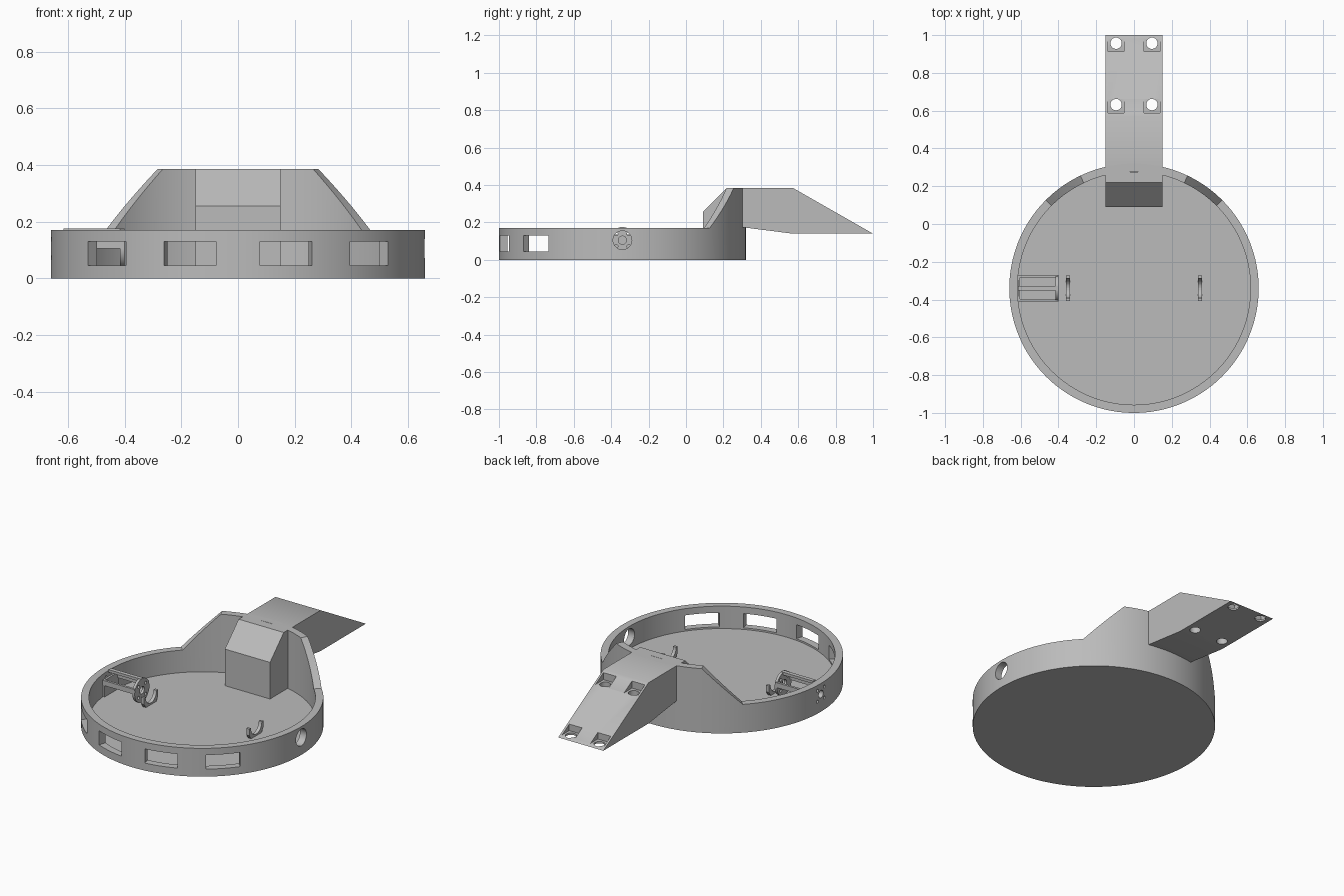
import bpy, bmesh, math
from mathutils import Matrix, Vector

if "Cube" in bpy.data.objects:
    bpy.data.objects.remove(bpy.data.objects["Cube"])

CY, R, RI = -0.34, 0.66, 0.617      # tray centre and radii
FLOOR, RIM, HIGH = 0.035, 0.17, 0.385
AXLE = Vector((0, CY, 0.105))       # axle line of the motor

grey = bpy.data.materials.new("plain grey")
grey.diffuse_color = (0.5, 0.5, 0.5, 1)
grey.use_nodes = True
grey.node_tree.nodes["Principled BSDF"].inputs["Base Color"].default_value = grey.diffuse_color


def finish(name, bm, smooth=False):
    bmesh.ops.recalc_face_normals(bm, faces=bm.faces)
    me = bpy.data.meshes.new(name)
    bm.to_mesh(me)
    bm.free()
    me.materials.append(grey)
    ob = bpy.data.objects.new(name, me)
    bpy.context.collection.objects.link(ob)
    if smooth:
        shade(ob)
    return ob


def shade(ob):
    bpy.ops.object.select_all(action='DESELECT')
    ob.select_set(True)
    bpy.context.view_layer.objects.active = ob
    bpy.ops.object.shade_smooth_by_angle(angle=math.radians(30))


def box(name, lo, hi, turn=None):
    bm = bmesh.new()
    lo, hi = Vector(lo), Vector(hi)
    bmesh.ops.create_cube(bm, size=1, matrix=Matrix.Translation((lo + hi) / 2)
                          @ Matrix.Diagonal((*(hi - lo), 1)))
    if turn:
        bmesh.ops.transform(bm, matrix=turn, verts=bm.verts)
    return finish(name, bm)


def rod(name, centre, r, length, axis='Z', n=32):
    bm = bmesh.new()
    rot = Matrix.Rotation(math.pi / 2, 4, 'Y') if axis == 'X' else Matrix()
    bmesh.ops.create_cone(bm, cap_ends=True, segments=n, radius1=r, radius2=r, depth=length,
                          matrix=Matrix.Translation(centre) @ rot)
    return finish(name, bm)


def extrude_x(name, profile, x0, x1):
    """Extrude a (y, z) profile along x."""
    bm = bmesh.new()
    f = bm.faces.new([bm.verts.new((x0, y, z)) for y, z in profile])
    new = bmesh.ops.extrude_face_region(bm, geom=[f])['geom']
    bmesh.ops.translate(bm, vec=(x1 - x0, 0, 0),
                        verts=[v for v in new if isinstance(v, bmesh.types.BMVert)])
    return finish(name, bm)


def cut(ob, cutters):
    for c in cutters:
        m = ob.modifiers.new("cut", 'BOOLEAN')
        m.operation, m.solver, m.object = 'DIFFERENCE', 'EXACT', c
        bpy.context.view_layer.objects.active = ob
        bpy.ops.object.modifier_apply(modifier=m.name)
        bpy.data.objects.remove(c)
    shade(ob)


# Round tray whose rim ramps up to a high back wall
def rim_height(a):
    t = (math.radians(45) - a) / math.radians(45 - 25.5)
    return RIM + (HIGH - RIM) * min(1, max(0, t))


N = 240
bm = bmesh.new()
rings = [[], [], [], []]
for i in range(N):
    a = i * math.tau / N
    off = min(a, math.tau - a)          # angle away from the back
    top = rim_height(off)
    for ring, (r, z) in zip(rings, ((R, 0), (R, top), (RI, top), (RI, FLOOR))):
        ring.append(bm.verts.new((r * math.sin(a), CY + r * math.cos(a), z)))
for p, q in zip(rings, rings[1:]):
    for i in range(N):
        j = (i + 1) % N
        bm.faces.new((p[i], p[j], q[j], q[i]))
bm.faces.new(rings[0])
bm.faces.new(rings[3])
tray = finish("tray", bm)

# Front windows, motor screw holes on the left, axle hole on the right
cutters = []
for deg in (-45, -15, 15, 45):
    turn = Matrix.Translation((0, CY, 0)) @ Matrix.Rotation(math.radians(deg), 4, 'Z')
    cutters.append(box("window_cutter", (-0.095, -0.75, 0.045), (0.095, -0.55, 0.13), turn))
cutters.append(rod("axle_cutter", AXLE + Vector((0.65, 0, 0)), 0.05, 0.2, 'X'))
cutters.append(rod("shaft_cutter", AXLE - Vector((0.65, 0, 0)), 0.022, 0.2, 'X'))
for dy in (-0.033, 0.033):
    for dz in (-0.033, 0.033):
        cutters.append(rod("screw_cutter", AXLE + Vector((-0.65, dy, dz)), 0.009, 0.2, 'X', 16))
cut(tray, cutters)

# Chamfered block inside the back wall
extrude_x("inner_block", [(0.09, FLOOR - 0.01), (0.09, 0.255), (0.22, HIGH),
                          (0.275, HIGH), (0.275, FLOOR - 0.01)], -0.15, 0.15)

# Sloping rear arm with four recessed bolt holes
arm = extrude_x("rear_arm", [(0.295, 0.175), (0.295, HIGH), (0.57, HIGH),
                             (1.0, 0.14), (0.57, 0.14)], -0.15, 0.15)
cutters = []
for x in (-0.095, 0.095):
    for y, seat in ((0.63, 0.333), (0.955, 0.151)):
        cutters.append(box("recess_cutter", (x - 0.043, y - 0.043, seat), (x + 0.043, y + 0.043, 0.5)))
        cutters.append(rod("bolt_cutter", (x, y + 0.002, 0.25), 0.03, 0.5))
cut(arm, cutters)

# Motor cage on the left: end plate, rails and a cradle foot
plate = rod("cage_end_plate", AXLE + Vector((-0.408, 0, 0)), 0.07, 0.016, 'X', 48)
cut(plate, [rod("shaft_cutter", AXLE + Vector((-0.408, 0, 0)), 0.022, 0.1, 'X')]
    + [rod("screw_cutter", AXLE + Vector((-0.408, dy, dz)), 0.009, 0.1, 'X', 16)
       for dy in (-0.033, 0.033) for dz in (-0.033, 0.033)])
for name, y, w, z0, z1 in (("cage_top_rail", 0, 0.012, 0.16, 0.176),
                           ("cage_front_rail", -0.063, 0.007, 0.105, 0.135),
                           ("cage_back_rail", 0.063, 0.007, 0.105, 0.135)):
    box(name, (-0.615, CY + y - w, z0), (-0.402, CY + y + w, z1))
box("cage_wall_plate", (-0.615, CY - 0.065, FLOOR - 0.005), (-0.603, CY + 0.065, 0.135))

# Crescent cradles standing on the floor
for x in (-0.35, 0.35):
    arc = [math.pi + math.pi * i / 20 for i in range(21)]
    inner = [(CY + 0.052 * math.cos(a), 0.1 + 0.055 * math.sin(a)) for a in arc]
    outer = [(CY + 0.067, 0.1), (CY + 0.067, 0.06), (CY + 0.045, FLOOR - 0.005),
             (CY - 0.045, FLOOR - 0.005), (CY - 0.067, 0.06), (CY - 0.067, 0.1)]
    extrude_x("cradle", inner + outer, x - 0.01, x + 0.01)
